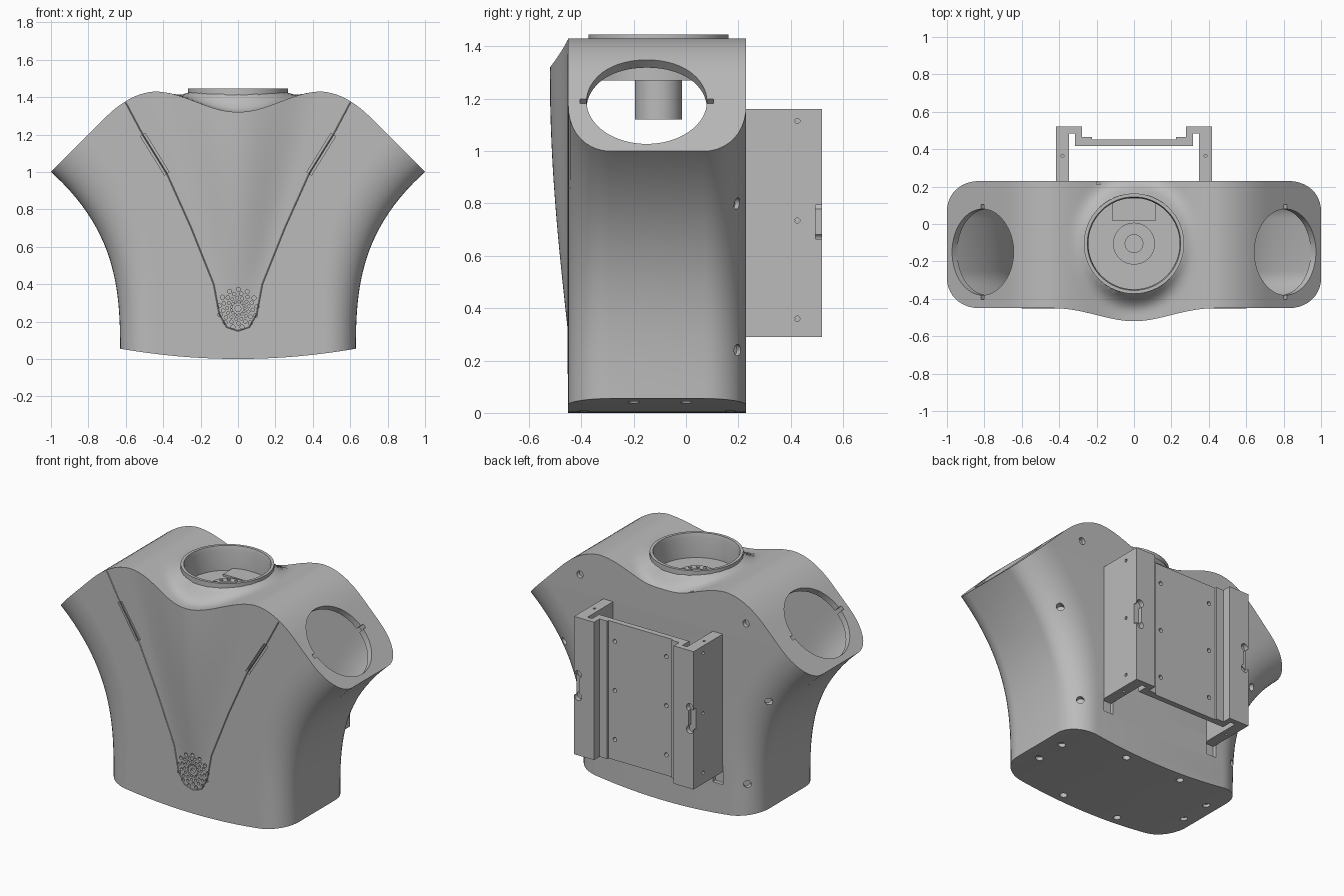
import bpy, bmesh, math
from mathutils import Vector, Matrix

if "Cube" in bpy.data.objects:
    bpy.data.objects.remove(bpy.data.objects["Cube"])

grey = bpy.data.materials.new("light_grey")
grey.use_nodes = True
grey.diffuse_color = (0.5, 0.5, 0.5, 1)
grey.node_tree.nodes["Principled BSDF"].inputs["Base Color"].default_value = (0.5, 0.5, 0.5, 1)

FRONT, BACK, NECK_Y = -0.45, 0.23, -0.105


# ---------- helpers ----------
def make(name, bm):
    bmesh.ops.recalc_face_normals(bm, faces=bm.faces)
    mesh = bpy.data.meshes.new(name)
    bm.to_mesh(mesh)
    bm.free()
    mesh.materials.append(grey)
    ob = bpy.data.objects.new(name, mesh)
    bpy.context.scene.collection.objects.link(ob)
    return ob


def activate(ob):
    bpy.ops.object.select_all(action='DESELECT')
    ob.select_set(True)
    bpy.context.view_layer.objects.active = ob


def boolean(ob, tool, op='DIFFERENCE'):
    mod = ob.modifiers.new("cut", 'BOOLEAN')
    mod.operation, mod.solver, mod.object = op, 'EXACT', tool
    activate(ob)
    bpy.ops.object.modifier_apply(modifier=mod.name)
    bpy.data.objects.remove(tool)


def smooth(ob, angle=32):
    activate(ob)
    bpy.ops.object.shade_smooth_by_angle(angle=math.radians(angle))


def cylinders(name, items, sides=20):
    """Each item is (centre, radius, depth, axis)."""
    bm = bmesh.new()
    for loc, r, depth, axis in items:
        rot = Vector(axis).to_track_quat('Z', 'Y').to_matrix().to_4x4()
        bmesh.ops.create_cone(bm, cap_ends=True, segments=sides, radius1=r, radius2=r,
                              depth=depth, matrix=Matrix.Translation(loc) @ rot)
    return make(name, bm)


def boxes(name, items):
    """Each item is (centre, size, turn about y)."""
    bm = bmesh.new()
    for loc, size, turn in items:
        m = Matrix.Translation(loc) @ Matrix.Rotation(turn, 4, 'Y') @ Matrix.Diagonal((*size, 1))
        bmesh.ops.create_cube(bm, size=1, matrix=m)
    return make(name, bm)


def lathe(name, profile, y=NECK_Y, steps=64):
    bm = bmesh.new()
    rings = []
    for i in range(steps):
        a = math.tau * i / steps
        rings.append([bm.verts.new((r * math.cos(a), y + r * math.sin(a), z)) for r, z in profile])
    n = len(profile)
    for i in range(steps):
        p, q = rings[i], rings[(i + 1) % steps]
        for j in range(n):
            bm.faces.new((p[j], q[j], q[(j + 1) % n], p[(j + 1) % n]))
    return make(name, bm)


# ---------- torso shell ----------
def front_y(x, z):
    ridge = 0.07 * math.sin(math.pi / 2 * min(max(z - 0.3, 0), 1))
    width = 0.1 + 0.28 * max(z - 0.25, 0)
    return FRONT - ridge * 0.5 * (1 + math.cos(math.pi * min(abs(x) / width, 1)))


def section(z, t):
    w = 0.63 + 0.37 * max(z, 0) ** 3 - 1.3 * t
    ry = 0.16
    rx = ry * (1 + 1.11 * z * z)
    flat = w - rx
    pts = [(flat * k / 24, front_y(flat * k / 24, z) + t) for k in range(-24, 25)]
    arc = [math.pi / 2 * k / 10 for k in range(1, 11)]
    side = [(flat + rx * math.sin(a), FRONT + t + ry * (1 - math.cos(a))) for a in arc]
    side += [(flat + rx * math.cos(a), BACK - t - ry * (1 - math.sin(a))) for a in [0] + arc]
    return pts + side + [(-x, y) for x, y in reversed(side)]


def loft(name, t):
    bm = bmesh.new()
    rings = []
    for k in range(41):
        z = -0.1 + 1.6 * k / 40
        rings.append([bm.verts.new((x, y, z)) for x, y in section(z, t)])
    n = len(rings[0])
    for p, q in zip(rings, rings[1:]):
        for i in range(n):
            bm.faces.new((p[i], p[(i + 1) % n], q[(i + 1) % n], q[i]))
    bm.faces.new(rings[0])
    bm.faces.new(rings[-1])
    return make(name, bm)


def top_z(x, y, t):
    x = abs(x)
    a, b, k = 1.43 - t, 2 - x - 1.4 * t, 0.14
    z = min(a, b) - max(k - abs(a - b), 0) ** 2 / (4 * k)
    if x < 0.45:
        z -= 0.11 * math.cos(math.pi / 2 * x / 0.45) ** 2
    if t == 0:      # surface sweeps up to the neck collar
        s = min(max((math.hypot(x, y - NECK_Y) - 0.26) / 0.11, 0), 1)
        z += (1.43 - z) * (1 - s) ** 2 * (x < 0.5)
    return z


def envelope(name, t):
    bm = bmesh.new()
    place = Matrix.Translation((0, -0.15, 1)) @ Matrix.Diagonal((1.05, 0.45, 1, 1))
    bmesh.ops.create_grid(bm, x_segments=84, y_segments=40, size=1, matrix=place)
    ext = bmesh.ops.extrude_face_region(bm, geom=bm.faces[:])
    low = {v for v in ext["geom"] if isinstance(v, bmesh.types.BMVert)}
    for v in bm.verts:
        x, y, _ = v.co
        v.co.z = 0.055 * (x / 0.63) ** 2 + t if v in low else top_z(x, y, t)
    return make(name, bm)


torso = loft("torso_shell", 0)
boolean(torso, envelope("outer_envelope", 0), 'INTERSECT')
cavity = loft("cavity", 0.04)
boolean(cavity, envelope("inner_envelope", 0.04), 'INTERSECT')
boolean(torso, cavity)

# neck and arm openings, with key notches in the arm rims
boolean(torso, cylinders("neck_cut", [((0, NECK_Y, 1.38), 0.247, 0.3, (0, 0, 1))], 64))
for s in (-1, 1):
    centre = (0.81 * s, -0.15, 1.19)
    boolean(torso, cylinders("arm_cut", [(centre, 0.23, 0.22, (s, 0, 1))], 64))
    boolean(torso, boxes("notch_cut", [(centre, (0.025, 0.51, 0.2), s * math.pi / 4)]))

# front slots and the recesses below the rear rails
boolean(torso, boxes("slot_cut", [((0.445 * s, FRONT, 1.095), (0.03, 0.05, 0.245), s * 0.555)
                                  for s in (-1, 1)]))
boolean(torso, boxes("recess_cut", [((0.383 * s, BACK, 0.27), (0.07, 0.05, 0.12), 0)
                                    for s in (-1, 1)]))

# speaker grille holes in a swirl
grille = [((0, FRONT, 0.27), 0.016, 0.03, (0, 1, 0))]
for ring in range(4):
    for k in range(13):
        a, r = math.tau * (k + 0.4 * ring) / 13, 0.036 + 0.022 * ring
        grille.append(((r * math.cos(a), FRONT, 0.27 + r * math.sin(a)),
                       0.006 + 0.0017 * ring, 0.03, (0, 1, 0)))
boolean(torso, cylinders("grille_cut", grille, 12))

# screw holes on the back, the rear corners and the base
screws = []
for s in (-1, 1):
    screws += [((0.58 * s, BACK, 1.27), 0.022, 0.05, (0, 1, 0)),
               ((0.72 * s, 0.2, 0.8), 0.022, 0.08, (s, 1, 0)),
               ((0.57 * s, 0.2, 0.24), 0.022, 0.06, (s, 1, 0))]
    screws += [((x * s, y, 0.02), 0.022, 0.08, (0, 0, 1))
               for x, y in ((0.54, 0), (0.54, -0.2), (0.2, 0.17), (0.2, -0.39))]
boolean(torso, cylinders("screw_cut", screws))

# thin seam around the chest panel
half = [(0.6, 1.37), (0.51, 1.2), (0.38, 0.99), (0.25, 0.7), (0.13, 0.4), (0.1, 0.24), (0.06, 0.17)]
path = half + [(0, 0.15)] + [(-x, z) for x, z in reversed(half)]
curve = bpy.data.curves.new("seam_cut", 'CURVE')
curve.dimensions, curve.bevel_depth, curve.bevel_resolution = '3D', 0.003, 0
curve.use_fill_caps = True
spline = curve.splines.new('POLY')
spline.points.add(len(path) - 1)
for p, (x, z) in zip(spline.points, path):
    p.co = (x, front_y(x, z), z, 1)
seam = bpy.data.objects.new("seam_cut", curve)
bpy.context.scene.collection.objects.link(seam)
activate(seam)
bpy.ops.object.convert(target='MESH')
boolean(torso, bpy.context.view_layer.objects.active)
smooth(torso)

# ---------- neck ----------
smooth(lathe("neck_collar", [(0.244, 1.27), (0.268, 1.27), (0.268, 1.445), (0.25, 1.445), (0.244, 1.42)]))
smooth(lathe("neck_shelf", [(0.06, 1.275), (0.25, 1.275), (0.25, 1.29), (0.06, 1.29)]))
smooth(cylinders("neck_motor", [((0, NECK_Y, 1.2), 0.09, 0.16, (0, 0, 1))], 48))
smooth(lathe("motor_flange", [(0.02, 1.28), (0.112, 1.28), (0.112, 1.303), (0.02, 1.303)]))
smooth(cylinders("flange_hub", [((0, NECK_Y, 1.3), 0.05, 0.025, (0, 0, 1))], 32))
bolts = [((0.085 * math.cos(a), NECK_Y + 0.085 * math.sin(a), 1.303), 0.01, 0.014, (0, 0, 1))
         for a in (math.tau * k / 12 for k in range(12))]
smooth(cylinders("flange_bolts", bolts, 12))
boxes("motor_bracket", [((0, 0.075, 1.295), (0.23, 0.12, 0.016), 0)])

# ---------- rear rail bracket ----------
outer = [(0.417, 0.21), (0.417, 0.52), (0.278, 0.52), (0.278, 0.465), (0.225, 0.465), (0.225, 0.453)]
inner = [(0.315, 0.417), (0.315, 0.485), (0.348, 0.485), (0.348, 0.21)]
outline = outer + [(-x, y) for x, y in reversed(outer)] + \
    [(-x, y) for x, y in reversed(inner)] + inner
bm = bmesh.new()
face = bm.faces.new([bm.verts.new((x, y, 0.29)) for x, y in outline])
up = bmesh.ops.extrude_face_region(bm, geom=[face])
bmesh.ops.translate(bm, vec=(0, 0, 0.87), verts=[v for v in up["geom"] if isinstance(v, bmesh.types.BMVert)])
rails = make("rear_rails", bm)
holes = [((0.18 * s, 0.435, z), 0.013, 0.1, (0, 1, 0)) for s in (-1, 1) for z in (0.42, 0.73, 1.04)]
holes += [((0.383 * s, 0.425, z), 0.01, 0.1, (1, 0, 0)) for s in (-1, 1) for z in (0.36, 0.735, 1.115)]
holes += [((0.383 * s, 0.365, z), 0.008, 0.06, (0, 0, 1)) for s in (-1, 1) for z in (0.29, 1.16)]
boolean(rails, cylinders("rail_hole_cut", holes))
boolean(rails, boxes("clip_cut", [((0.405 * s, 0.52, 0.73), (0.05, 0.05, 0.13), 0) for s in (-1, 1)]))
ends = [((0.39 * s, 0.52, z), 0.024, 0.06, (0, 1, 0)) for s in (-1, 1) for z in (0.66, 0.8)]
boolean(rails, cylinders("clip_end_cut", ends))
smooth(rails)
